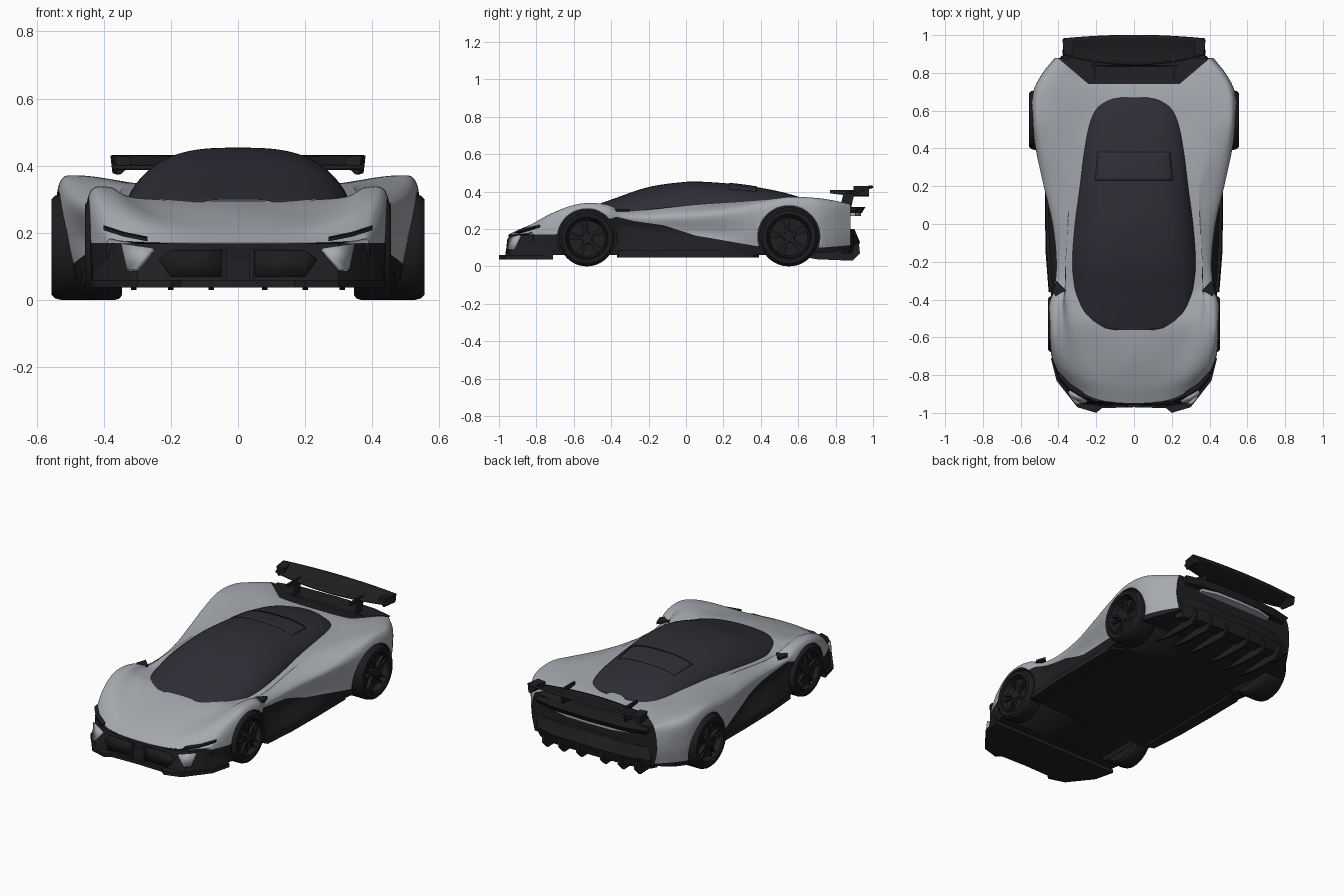
import bpy, bmesh
from math import sin, cos, pi, radians
from mathutils import Vector, Matrix

cube = bpy.data.objects.get("Cube")
if cube:
    bpy.data.objects.remove(cube, do_unlink=True)


def material(name, rgb, roughness):
    mat = bpy.data.materials.new(name)
    mat.use_nodes = True
    mat.diffuse_color = (*rgb, 1)
    shader = next(n for n in mat.node_tree.nodes if n.type == 'BSDF_PRINCIPLED')
    shader.inputs["Base Color"].default_value = (*rgb, 1)
    shader.inputs["Roughness"].default_value = roughness
    return mat


SILVER = material("silver paint", (0.38, 0.40, 0.43), 0.4)
BLACK = material("black trim", (0.014, 0.014, 0.017), 0.6)
GLASS = material("dark glass", (0.028, 0.027, 0.037), 0.4)
RUBBER = material("black rubber", (0.012, 0.012, 0.014), 0.8)


# ---- helpers ----
def spline(ts, vs, t):
    """Smooth curve through the values vs at the parameters ts."""
    last = len(ts) - 1
    i = max(k for k in range(last) if ts[k] <= t or k == 0)

    def slope(k):
        a, b = max(k - 1, 0), min(k + 1, last)
        return (vs[b] - vs[a]) / (ts[b] - ts[a])
    h = ts[i + 1] - ts[i]
    s = (t - ts[i]) / h
    return (vs[i] * (1 + 2 * s) * (1 - s) ** 2 + slope(i) * (h * s * (1 - s) ** 2)
            + vs[i + 1] * (s * s * (3 - 2 * s)) + slope(i + 1) * (h * s * s * (s - 1)))


def finish(name, bm, mats, mirror=False, thickness=0, angle=35):
    bmesh.ops.recalc_face_normals(bm, faces=bm.faces)
    mesh = bpy.data.meshes.new(name)
    bm.to_mesh(mesh)
    bm.free()
    for mat in mats:
        mesh.materials.append(mat)
    obj = bpy.data.objects.new(name, mesh)
    bpy.context.collection.objects.link(obj)
    bpy.ops.object.select_all(action='DESELECT')
    obj.select_set(True)
    bpy.context.view_layer.objects.active = obj
    bpy.ops.object.shade_smooth_by_angle(angle=radians(angle))
    if thickness:
        solid = obj.modifiers.new("thickness", 'SOLIDIFY')
        solid.thickness, solid.offset = thickness, 0
    if mirror:
        obj.modifiers.new("mirror", 'MIRROR')
    return obj


def skin(rows, closed=False, capped=False):
    """Quads over rows of points, with fans over the two ends if capped."""
    bm = bmesh.new()
    grid = [[bm.verts.new(p) for p in row] for row in rows]
    n = len(rows[0])
    for a, b in zip(grid, grid[1:]):
        for j in range(n if closed else n - 1):
            k = (j + 1) % n
            bm.faces.new((a[j], a[k], b[k], b[j]))
    if capped:
        for row in (grid[0], grid[-1]):
            hub = bm.verts.new((0, row[n // 2].co.y, 0.12))
            for j in range(n):
                bm.faces.new((row[j], row[(j + 1) % n], hub))
    return bm


def loft(name, loops, mat, mirror=False):
    """Solid between the first and last of several matching loops."""
    bm = skin(loops, closed=True)
    bm.verts.ensure_lookup_table()
    n = len(loops[0])
    bm.faces.new(bm.verts[:n])
    bm.faces.new(bm.verts[-n:])
    return finish(name, bm, [mat], mirror)


def plan(half, z):
    """Full outline at height z from its left half, which starts on x = 0."""
    pts = half + [(-x, y) for x, y in reversed(half) if x > 0]
    return [(x, y, z) for x, y in pts]


def side_plate(name, outline, x, width, mat):
    loops = [[(x + s * width / 2, y, z) for y, z in outline] for s in (-1, 1)]
    return loft(name, loops, mat, mirror=True)


def panel(name, points, mat, thickness):
    bm = bmesh.new()
    bm.faces.new([bm.verts.new(p) for p in points])
    finish(name, bm, [mat], mirror=True, thickness=thickness)


# ---- body shell: section control points along the length ----
Y = (-.95, -.85, -.70, -.53, -.42, -.34, -.20, 0, .20, .40, .55, .70, .80, .88)
hood_z = (.17, .215, .265, .295, .29, .29, .30, .32, .33, .335, .335, .33, .315, .30)
edge_x = (.20, .20, .24, .29, .315, .325, .33, .315, .29, .265, .24, .22, .22, .22)
edge_z = (.17, .22, .265, .302, .297, .29, .305, .325, .34, .345, .34, .335, .32, .305)
crest_x = (.34, .36, .375, .38, .385, .37, .36, .355, .37, .43, .46, .45, .40, .36)
crest_z = (.175, .255, .31, .335, .33, .30, .30, .32, .335, .355, .37, .365, .35, .33)
shoulder_x = (.385, .415, .435, .44, .44, .42, .41, .43, .475, .515, .53, .525, .475, .405)
shoulder_z = (.18, .245, .295, .322, .305, .27, .26, .27, .29, .32, .347, .34, .325, .315)
waist_x = (.39, .43, .45, .455, .45, .41, .40, .41, .45, .51, .535, .53, .48, .42)
waist_z = (.13, .16, .18, .20, .20, .20, .18, .17, .17, .18, .20, .20, .20, .20)
sill_x = (.38, .42, .44, .445, .44, .44, .455, .465, .46, .48, .52, .51, .46, .40)
sill_z = (.06, .06, .06, .06, .06, .06, .06, .06, .06, .06, .06, .07, .08, .10)
rails = ((edge_x, edge_z), (crest_x, crest_z), (shoulder_x, shoulder_z),
         (waist_x, waist_z), (sill_x, sill_z))


def body_row(y):
    half = [Vector((spline(Y, xs, y), 0, spline(Y, zs, y))) for xs, zs in rails]
    points = [Vector((-p.x, 0, p.z)) for p in reversed(half)]
    points += [Vector((0, 0, spline(Y, hood_z, y)))] + half
    spans, fine = len(points) - 1, 12
    row = [spline(range(spans + 1), points, k / fine) for k in range(spans * fine + 1)]
    sweep = 0.13 * min(max((-0.55 - y) / 0.4, 0), 1)
    for p in row:
        p.y = y + sweep * (abs(p.x) / 0.385) ** 2.5
    return row


steps = 120
bm = skin([body_row(Y[0] + (Y[-1] - Y[0]) * i / steps) for i in range(steps + 1)],
          closed=True, capped=True)

# paint split: straight cuts along the lower trim line and around the tail deck
trim = [(-1, .168), (-.7, .17), (-.37, .265), (-.28, .242), (-.12, .22),
        (.05, .165), (.38, .108), (.72, .10), (.9, .115)]
cuts = [((0, y0, z0), (0, z0 - z1, y1 - y0)) for (y0, z0), (y1, z1) in zip(trim, trim[1:])]
cuts += [((0, .74, 0), (0, 1, 0)), ((.24, .74, 0), (-.85, 1, 0)), ((-.24, .74, 0), (.85, 1, 0))]
for co, no in cuts:
    bmesh.ops.bisect_plane(bm, geom=bm.verts[:] + bm.edges[:] + bm.faces[:], dist=1e-5,
                           plane_co=co, plane_no=Vector(no).normalized())
bmesh.ops.recalc_face_normals(bm, faces=bm.faces)
for f in bm.faces:
    c, n = f.calc_center_median(), f.normal
    (y0, z0), (y1, z1) = next(s for s in zip(trim, trim[1:]) if c.y <= s[1][0])
    low = c.z < z0 + (z1 - z0) * (c.y - y0) / (y1 - y0)
    deck = c.y > .74 + max(0, abs(c.x) - .24) * .85 and n.z > 0.3
    f.material_index = int(low or deck or n.z < -0.7 or n.y > 0.9)
body = finish("body_shell", bm, [SILVER, BLACK])

# ---- wheel arches cut from the shell ----
WHEELS = {"front": (.40, -.53, .15, .055), "rear": (.48, .55, .158, .075)}
bm = bmesh.new()
for x, y, r, h in WHEELS.values():
    for s in (-1, 1):
        place = Matrix.Translation((s * (x + .05), y, r)) @ Matrix.Rotation(pi / 2, 4, 'Y')
        bmesh.ops.create_cone(bm, cap_ends=True, segments=64, radius1=r + .008,
                              radius2=r + .008, depth=2 * h + .11, matrix=place)
for f in bm.faces:
    f.material_index = 1
cutter = finish("arch_cutter", bm, [SILVER, BLACK])
cutter.hide_render = True
cut = body.modifiers.new("arches", 'BOOLEAN')
cut.operation, cut.solver, cut.object = 'DIFFERENCE', 'EXACT', cutter
bpy.context.view_layer.objects.active = body
bpy.ops.object.modifier_apply(modifier=cut.name)
bpy.data.objects.remove(cutter, do_unlink=True)


# ---- wheels ----
def lathe(name, profile, x, y, r, mat):
    turns = [2 * pi * k / 48 for k in range(49)]
    bm = skin([[(x + px, y + pr * cos(a), r + pr * sin(a)) for px, pr in profile]
               for a in turns])
    bmesh.ops.remove_doubles(bm, verts=bm.verts, dist=1e-5)
    finish(name, bm, [mat], mirror=True)


for end, (x, y, r, h) in WHEELS.items():
    lathe(end + "_tyre", [(-h, .6 * r), (-h, .9 * r), (-.85 * h, .97 * r), (-.6 * h, r),
                          (.6 * h, r), (.85 * h, .97 * r), (h, .9 * r), (h, .76 * r),
                          (.8 * h, .72 * r)], x, y, r, RUBBER)
    lathe(end + "_rim", [(.85 * h, .76 * r), (.9 * h, .70 * r), (.5 * h, .64 * r),
                         (.45 * h, .2 * r), (.75 * h, .17 * r), (.8 * h, 0)], x, y, r, BLACK)
    bm = bmesh.new()
    for k in range(10):
        turn = Matrix.Rotation(2 * pi * (k // 2) / 5 + (k % 2) * 0.35, 4, 'X')
        box = Matrix.Translation((.62 * h, 0, .42 * r)) @ Matrix.Diagonal((.3 * h, .07 * r, .56 * r, 1))
        bmesh.ops.create_cube(bm, size=1, matrix=Matrix.Translation((x, y, r)) @ turn @ box)
    finish(end + "_spokes", bm, [BLACK], mirror=True)

# ---- canopy ----
canopy_y = (-.56, -.55, -.5, -.4, -.3, -.2, 0, .2, .4, .55, .62, .66, .67)
canopy_w = (.12, .18, .255, .30, .322, .33, .315, .29, .265, .235, .20, .13, .07)


def canopy_point(y, u, lift=0):
    top = spline((-.56, -.4, -.2, 0, .1, .3, .5, .67),
                 (.30, .357, .424, .452, .452, .435, .40, .352), y)
    base = spline((-.56, -.3, 0, .4, .67), (.285, .285, .315, .335, .32), y)
    z = base + (top - base) * max(0, 1 - abs(u) ** 3) ** 0.7
    return (spline(canopy_y, canopy_w, y) * u, y, z + lift)


rows = []
for i in range(81):
    y = 0.055 - 0.615 * cos(pi * i / 80)
    rows.append([canopy_point(y, sin(pi * (k / 40 - 0.5))) for k in range(41)])
finish("canopy", skin(rows), [GLASS])
hatch = [[canopy_point(.23 + .15 * i / 8, k / 14, .001) for k in range(-10, 11)]
         for i in range(9)]
finish("roof_hatch", skin(hatch), [GLASS], thickness=.006)

# ---- front end ----
loft("front_bumper", [
    plan([(0, -.955), (.18, -.96), (.30, -.95), (.40, -.82), (.435, -.71), (0, -.71)], .055),
    plan([(0, -.945), (.20, -.94), (.30, -.90), (.385, -.81), (.425, -.71), (0, -.71)], .168)],
    BLACK)
lip = [(0, -.97), (.17, -.975), (.20, -1), (.30, -.97), (.41, -.83), (.44, -.71), (0, -.71)]
loft("front_splitter", [plan(lip, .038), plan(lip, .06)], BLACK)
panel("nose_blade", [(.25, -.94, .152), (.345, -.885, .166), (.328, -.92, .09),
                     (.30, -.948, .09)], SILVER, .016)
panel("grille", [(.05, -.956, .07), (.20, -.961, .07), (.235, -.942, .12),
                 (.20, -.944, .148), (.05, -.949, .148)], RUBBER, .008)
loft("headlight_slit", [[(x, y - d, z - .005), (x, y - d, z + .005), (x, y + .02, z + .009),
                         (x, y + .02, z - .005)]
     for x, y, z, d in ((.27, -.91, .180, .008), (.34, -.865, .194, .01),
                        (.40, -.80, .213, .008))], BLACK, mirror=True)
side_plate("grille_bar", [(-.965, .06), (-.955, .15), (-.93, .15), (-.93, .06)], .04, .012, BLACK)

# ---- sides ----
sill = [(.40, -.37), (.452, -.36), (.468, -.15), (.472, .1), (.47, .36), (.40, .39)]
loft("side_sill", [[(x, y, .048) for x, y in sill],
                   [(x - .006, y, .085) for x, y in sill]], BLACK, mirror=True)
blade = [(.385, -.42), (.43, -.36), (.41, -.30), (.36, -.35)]
loft("fender_vent", [[(x, y, z) for x, y in blade] for z in (.292, .306)], BLACK, mirror=True)

# ---- tail ----
loft("rear_bumper", [
    plan([(0, .91), (.25, .905), (.37, .87), (.39, .83), (0, .83)], .07),
    plan([(0, .93), (.25, .925), (.385, .89), (.41, .845), (0, .845)], .13),
    plan([(0, .90), (.25, .90), (.38, .875), (.40, .86), (0, .86)], .20)], BLACK)
band = [(0, .935), (.15, .93), (.25, .905), (.25, .86), (0, .86)]
loft("tail_band", [plan(band, .268), plan(band, .286)], SILVER)
loft("tail_lip", [
    plan([(0, .94), (.25, .93), (.36, .90), (.36, .82), (0, .82)], .285),
    plan([(0, .96), (.25, .95), (.38, .92), (.37, .84), (0, .84)], .318)], BLACK)
for k, x in enumerate((.08, .20, .31)):
    side_plate(f"diffuser_fin_{k + 1}", [(.55, .065), (.70, .038), (.89, .03), (.93, .07),
                                         (.925, .12), (.60, .09)], x, .016, BLACK)

# ---- rear wing ----
rows = []
for i in range(25):
    t = i / 12 - 1
    front, back = .84 + .055 * t * t, 1 - .02 * t * t
    rows.append([(.375 * t, front + (back - front) * c / 8, .394 + .032 * (c / 8) ** 1.6)
                 for c in range(9)])
finish("wing_blade", skin(rows), [BLACK], thickness=.012)
tip = [(.33, .402), (.362, .374), (.374, .378), (.38, .43), (.33, .426)]
loft("wing_tip", [[(x - .012, .895, z) for x, z in tip], [(x, .978, z) for x, z in tip]],
     BLACK, mirror=True)
side_plate("wing_pylon", [(.82, .30), (.88, .30), (.90, .39), (.93, .40), (.90, .408),
                          (.77, .408), (.77, .390), (.84, .382)], .21, .012, BLACK)
